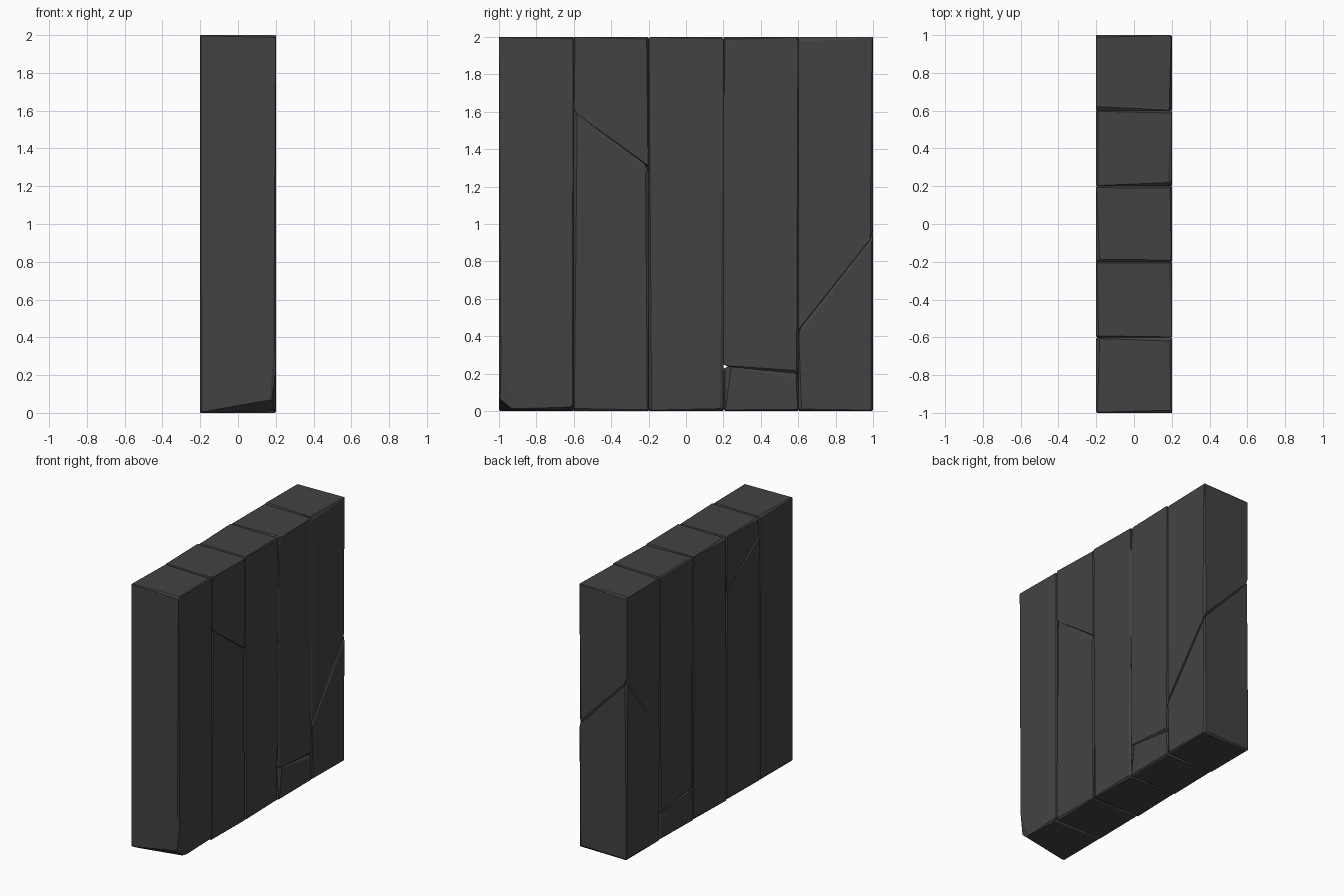
import bpy, bmesh, random
from mathutils import Vector as V

if "Cube" in bpy.data.objects:
    bpy.data.objects.remove(bpy.data.objects["Cube"])

random.seed(4)
mat = bpy.data.materials.new("dark_stone")
mat.diffuse_color = (0.055, 0.055, 0.055, 1)
mat.use_nodes = True
mat.node_tree.nodes["Principled BSDF"].inputs["Base Color"].default_value = mat.diffuse_color


def chop(bm, co, no):
    """Cut off everything on the side the normal points to and cap the hole."""
    r = bmesh.ops.bisect_plane(bm, geom=bm.verts[:] + bm.edges[:] + bm.faces[:],
                               plane_co=co, plane_no=no, clear_outer=True, dist=1e-5)
    edges = [e for e in r["geom_cut"] if isinstance(e, bmesh.types.BMEdge) and e.is_boundary]
    if len(edges) > 2:
        bmesh.ops.contextual_create(bm, geom=edges)
        bm.normal_update()


def block(name, y0, crack=None, keep_top=False, extra=()):
    """One upright slab, optionally split by a slanted crack, with rough chipped edges."""
    bm = bmesh.new()
    bmesh.ops.create_cube(bm, size=1)
    for v in bm.verts:
        v.co = V((v.co.x * 0.4, v.co.y * 0.4 + y0 + 0.2, v.co.z * 2 + 1))
    if crack:
        a, b, c = (V(p) for p in crack)
        n = (b - a).cross(c - a).normalized()
        n *= 1 if n.z > 0 else -1
        chop(bm, a, -n if keep_top else n)
    for co, no in extra:
        chop(bm, V(co), V(no).normalized())
    bm.normal_update()
    # chipped edges: depth and tilt vary from edge to edge
    cuts = []
    for e in bm.edges:
        p, q = (v.co.copy() for v in e.verts)
        f, g = e.link_faces
        length = (q - p).length
        if f.normal.dot(g.normal) > 0.95 or length < 0.03:
            continue
        n = (f.normal * random.uniform(0.5, 1.5) + g.normal).normalized()
        depth = random.uniform(0.004, 0.008)
        tilt = random.uniform(-0.9, 0.9) * depth / (length / 2)
        cuts.append(((p + q) / 2 - n * depth, (n + (q - p) / length * tilt).normalized()))
    for co, no in cuts:
        chop(bm, co, no)
    me = bpy.data.meshes.new(name)
    bm.to_mesh(me)
    bm.free()
    me.materials.append(mat)
    bpy.context.collection.objects.link(bpy.data.objects.new(name, me))


# crack planes: three points each
crack_a = ((0.2, -0.6, 1.6), (0.2, -0.2, 1.3), (-0.2, -0.4, 1.72))
crack_b = ((0.2, 0.2, 0.24), (0.2, 0.6, 0.2), (-0.2, 0.4, 0.23))
crack_c = ((0.2, 0.6, 0.42), (0.2, 1.0, 0.93), (-0.2, 1.0, 1.36))

# slabs from front to back
block("slab_front", -1.0, extra=[((0.2, -1, 0.25), (1, -0.3, -0.12)),
                                 ((0.2, -1, 0.01), (0.03, 0, -1))])
block("slab_second_lower", -0.6, crack_a)
block("slab_second_upper", -0.6, crack_a, True)
block("slab_middle", -0.2)
block("slab_fourth_foot", 0.2, crack_b, extra=[((0.2, 0.203, 0), (0.5, -1, 0.08))])
block("slab_fourth_upper", 0.2, crack_b, True, extra=[((0.2, 0.2, 1.85), (0.8, -1, 0.12))])
block("slab_back_lower", 0.6, crack_c)
block("slab_back_upper", 0.6, crack_c, True)
